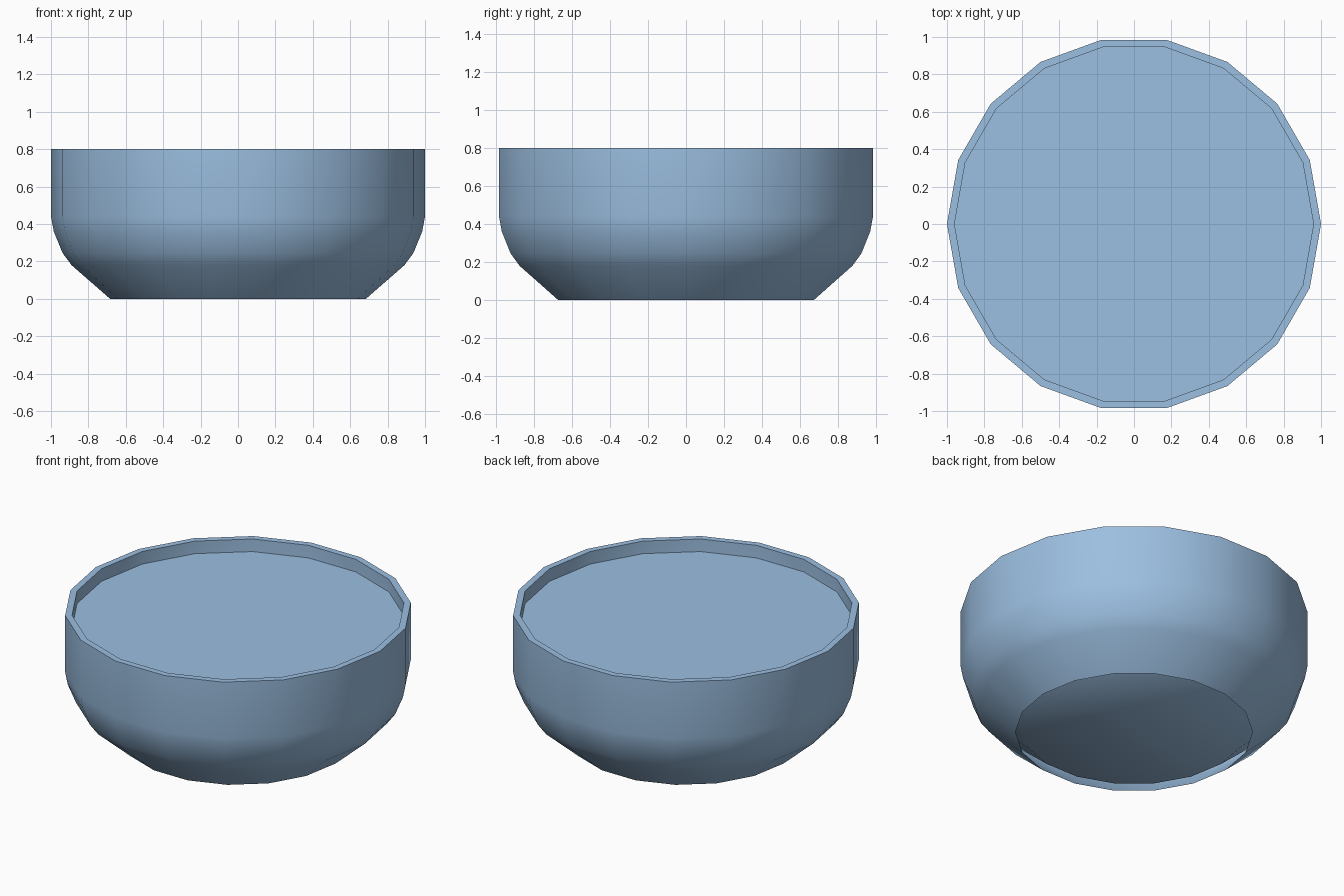
import bpy, bmesh, math

if "Cube" in bpy.data.objects:
    bpy.data.objects.remove(bpy.data.objects["Cube"])

SIDES = 18
blue = bpy.data.materials.new("blue")
blue.diffuse_color = (0.33, 0.52, 0.75, 1)
blue.use_nodes = True
blue.node_tree.nodes["Principled BSDF"].inputs["Base Color"].default_value = blue.diffuse_color


def lathe(name, profile, cap):
    """Revolve an (r, z) profile around z, optionally closing the last ring."""
    bm = bmesh.new()
    rings = []
    for r, z in profile:
        rings.append([bm.verts.new((r * math.cos(2 * math.pi * i / SIDES),
                                    r * math.sin(2 * math.pi * i / SIDES), z))
                      for i in range(SIDES)])
    for a, b in zip(rings, rings[1:]):
        for i in range(SIDES):
            j = (i + 1) % SIDES
            bm.faces.new((a[i], a[j], b[j], b[i]))
    if cap:
        bm.faces.new(rings[-1])
    mesh = bpy.data.meshes.new(name)
    bm.to_mesh(mesh)
    bm.free()
    mesh.materials.append(blue)
    obj = bpy.data.objects.new(name, mesh)
    bpy.context.collection.objects.link(obj)
    bpy.context.view_layer.objects.active = obj
    obj.select_set(True)
    bpy.ops.object.shade_smooth_by_angle(angle=math.radians(45))
    obj.select_set(False)
    return obj


# Bowl: outer wall, thin rim and a slightly smaller inner wall with a floor
outer = [(0.684, 0.0), (0.89, 0.18), (0.938, 0.245), (0.985, 0.36), (1.0, 0.44), (1.0, 0.8)]
inner = [(r * 0.96, 0.8 - (0.8 - z) * 0.96) for r, z in reversed(outer)]
lathe("bowl", outer + inner, True)

# Level fill just below the rim
lathe("fill_surface", [(0.96, 0.72)], True)
